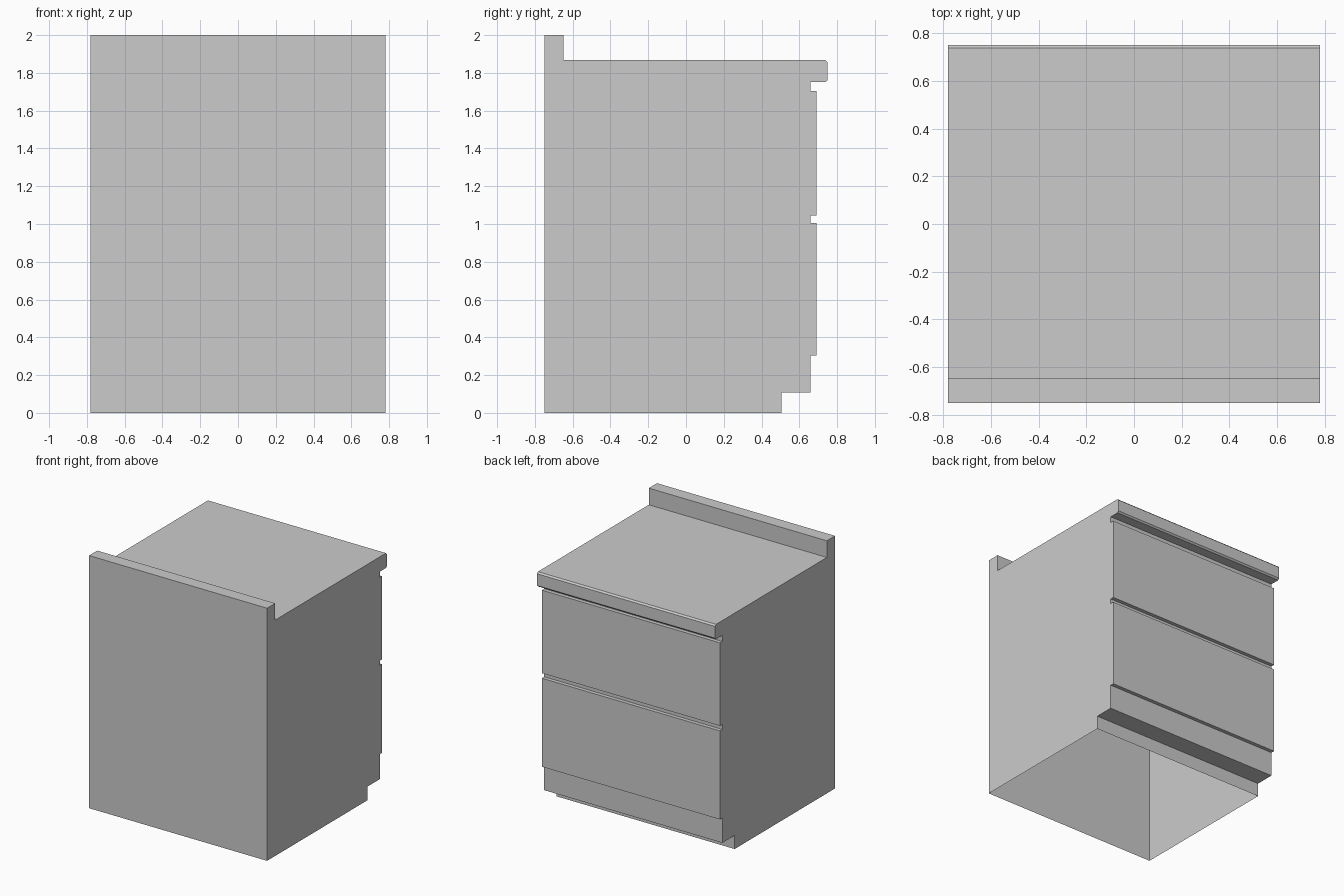
import bpy, bmesh

if "Cube" in bpy.data.objects:
    bpy.data.objects.remove(bpy.data.objects["Cube"])

HALF_WIDTH = 0.78

# Side profile (y, z), counter-clockwise seen from +x
profile = [
    (-0.75, 0.0), (0.505, 0.0),                       # open underside
    (0.505, 0.108), (0.66, 0.108),                    # recessed plinth
    (0.66, 0.305), (0.69, 0.305),                     # bottom rail
    (0.69, 1.006), (0.66, 1.006),                     # lower drawer front
    (0.66, 1.046), (0.69, 1.046),                     # gap between drawers
    (0.69, 1.703), (0.66, 1.703),                     # upper drawer front
    (0.66, 1.751), (0.738, 1.751),                    # worktop underside
    (0.75, 1.763), (0.75, 1.856), (0.738, 1.868),     # chamfered worktop lip
    (-0.648, 1.868), (-0.648, 2.0), (-0.75, 2.0),     # raised upstand
]


def extrude_profile(name, points, half, skip=()):
    """Sweep a y-z outline across x, leaving out the listed strips."""
    bm = bmesh.new()
    right = [bm.verts.new((half, y, z)) for y, z in points]
    left = [bm.verts.new((-half, y, z)) for y, z in points]
    n = len(points)
    for i in range(n):
        if i not in skip:
            j = (i + 1) % n
            bm.faces.new((right[i], left[i], left[j], right[j]))
    bm.faces.new(right)
    bm.faces.new(left[::-1])
    mesh = bpy.data.meshes.new(name)
    bm.to_mesh(mesh)
    bm.free()
    obj = bpy.data.objects.new(name, mesh)
    bpy.context.collection.objects.link(obj)
    return obj


# Cabinet shell with drawers, worktop and upstand; bottom left open
extrude_profile("drawer_cabinet", profile, HALF_WIDTH, skip=(0,))
